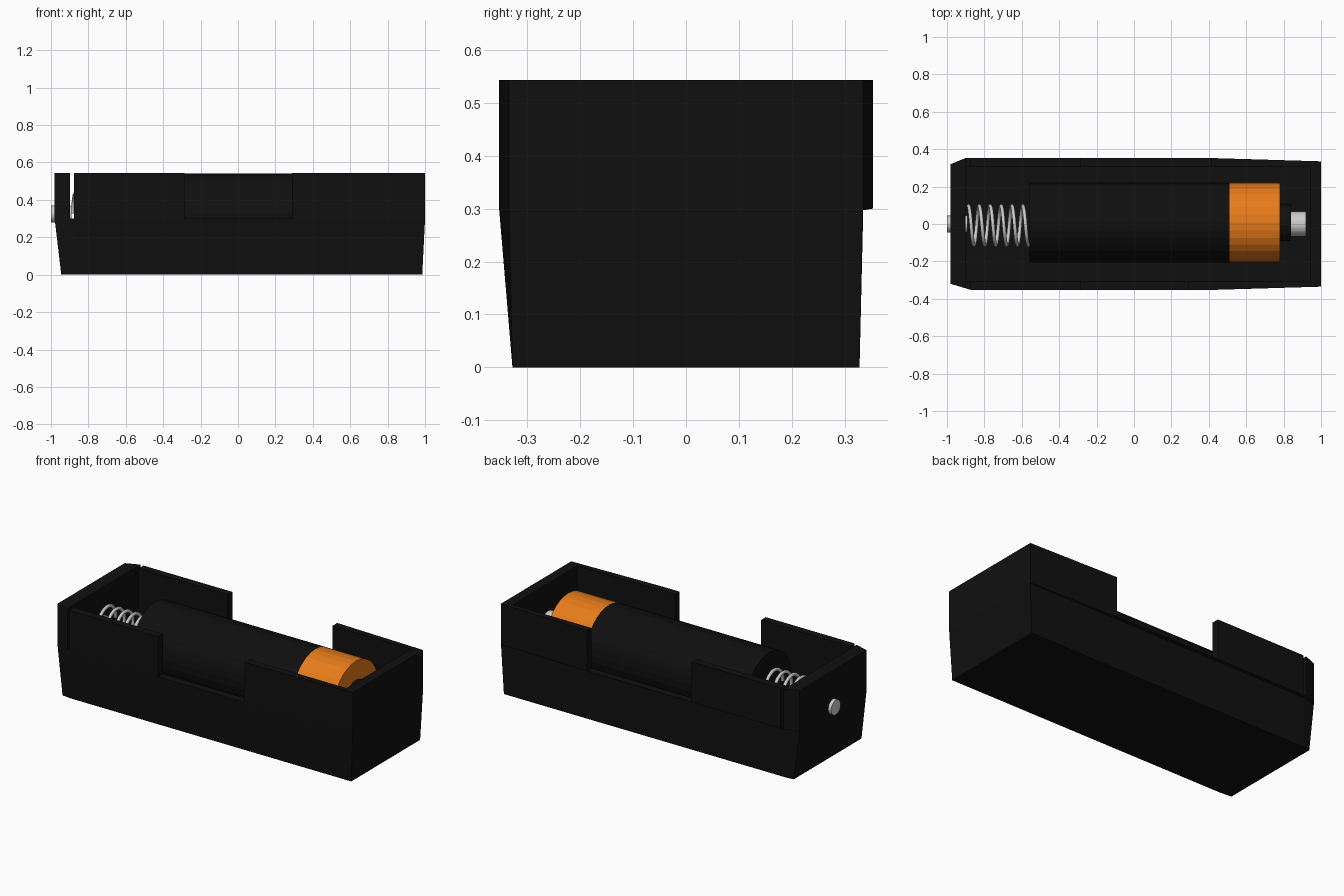
import bpy, bmesh
from math import pi, cos, sin
from mathutils import Matrix

if "Cube" in bpy.data.objects:
    bpy.data.objects.remove(bpy.data.objects["Cube"])


def material(name, rgb):
    m = bpy.data.materials.new(name)
    m.diffuse_color = (*rgb, 1)
    m.use_nodes = True
    m.node_tree.nodes["Principled BSDF"].inputs["Base Color"].default_value = m.diffuse_color
    return m


BLACK = material("black_plastic", (0.005, 0.005, 0.005))
ORANGE = material("orange_wrap", (0.8, 0.2, 0.01))
METAL = material("bare_metal", (0.6, 0.6, 0.6))
AXIS_Y, AXIS_Z = 0.008, 0.328


def finish(name, bm, mat):
    bmesh.ops.recalc_face_normals(bm, faces=bm.faces)
    me = bpy.data.meshes.new(name)
    bm.to_mesh(me)
    bm.free()
    me.materials.append(mat)
    ob = bpy.data.objects.new(name, me)
    bpy.context.collection.objects.link(ob)
    return ob


def loft(name, rings, mat):
    """Skin a stack of equal-length (z, outline) rings and cap both ends."""
    bm = bmesh.new()
    loops = [[bm.verts.new((x, y, z)) for x, y in pts] for z, pts in rings]
    for a, b in zip(loops, loops[1:]):
        n = len(a)
        for i in range(n):
            j = (i + 1) % n
            bm.faces.new((a[i], a[j], b[j], b[i]))
    bm.faces.new(loops[0][::-1])
    bm.faces.new(loops[-1])
    return finish(name, bm, mat)


def cut(target, x0, x1, y0, y1, z0, z1):
    pts = [(x0, y0), (x1, y0), (x1, y1), (x0, y1)]
    cutter = loft("cutter", [(z0, pts), (z1, pts)], BLACK)
    cutter.hide_render = True
    mod = target.modifiers.new("cut", "BOOLEAN")
    mod.operation, mod.object = "DIFFERENCE", cutter
    bpy.context.view_layer.objects.active = target
    bpy.ops.object.modifier_apply(modifier=mod.name)
    bpy.data.objects.remove(cutter)


def rod(name, x0, x1, r, mat, y=AXIS_Y, z=AXIS_Z, sides=32):
    """Cylinder lying along x."""
    bm = bmesh.new()
    move = Matrix.Translation(((x0 + x1) / 2, y, z)) @ Matrix.Rotation(pi / 2, 4, "Y")
    bmesh.ops.create_cone(bm, cap_ends=True, segments=sides, radius1=r, radius2=r,
                          depth=x1 - x0, matrix=move)
    return finish(name, bm, mat)


# Holder tray: tapered lower body, bowed upper walls, ledge on the back side
front = [(-.98, -.32), (-.87, -.353), (.4, -.353), (1, -.335)]
foot = [(-.945, -.322), (-.87, -.328), (.4, -.328), (.985, -.328),
        (.985, .328), (.4, .328), (-.9, .328), (-.945, .322)]
waist = front + [(1, .334), (.4, .335), (-.9, .335), (-.98, .318)]
upper = front + [(1, .335), (.4, .353), (-.9, .353), (-.98, .32)]
tray = loft("holder_tray", [(0, foot), (.297, waist), (.3, upper), (.543, upper)], BLACK)

# Battery cavity, finger notches and the slits beside the spring wall
cut(tray, -.9, .94, -.308, .308, .1, .7)
cut(tray, -.285, .29, -.5, -.2, .301, .7)
cut(tray, -.285, .415, .2, .5, .301, .7)
cut(tray, -.897, -.878, -.5, .5, .301, .7)

# Battery
rod("battery_body", -.56, .51, .214, BLACK)
rod("battery_wrap", .51, .78, .214, ORANGE)
rod("battery_insulator", .78, .84, .1, BLACK)
rod("battery_terminal", .78, .92, .066, METAL, y=0)

# Contact rivet through the spring wall
rod("rivet", -1.0, -.89, .045, METAL, y=0, z=.325)

# Coil spring
curve = bpy.data.curves.new("spring", "CURVE")
curve.dimensions = "3D"
curve.bevel_depth, curve.bevel_resolution = .01, 2
turns, per = 5.5, 24
count = int(turns * per) + 1
sp = curve.splines.new("POLY")
sp.points.add(count - 1)
for i, p in enumerate(sp.points):
    a = 2 * pi * i / per
    p.co = (-.885 + .32 * i / (count - 1), -.008 + .105 * cos(a), AXIS_Z + .105 * sin(a), 1)
curve.materials.append(METAL)
spring = bpy.data.objects.new("spring", curve)
bpy.context.collection.objects.link(spring)
